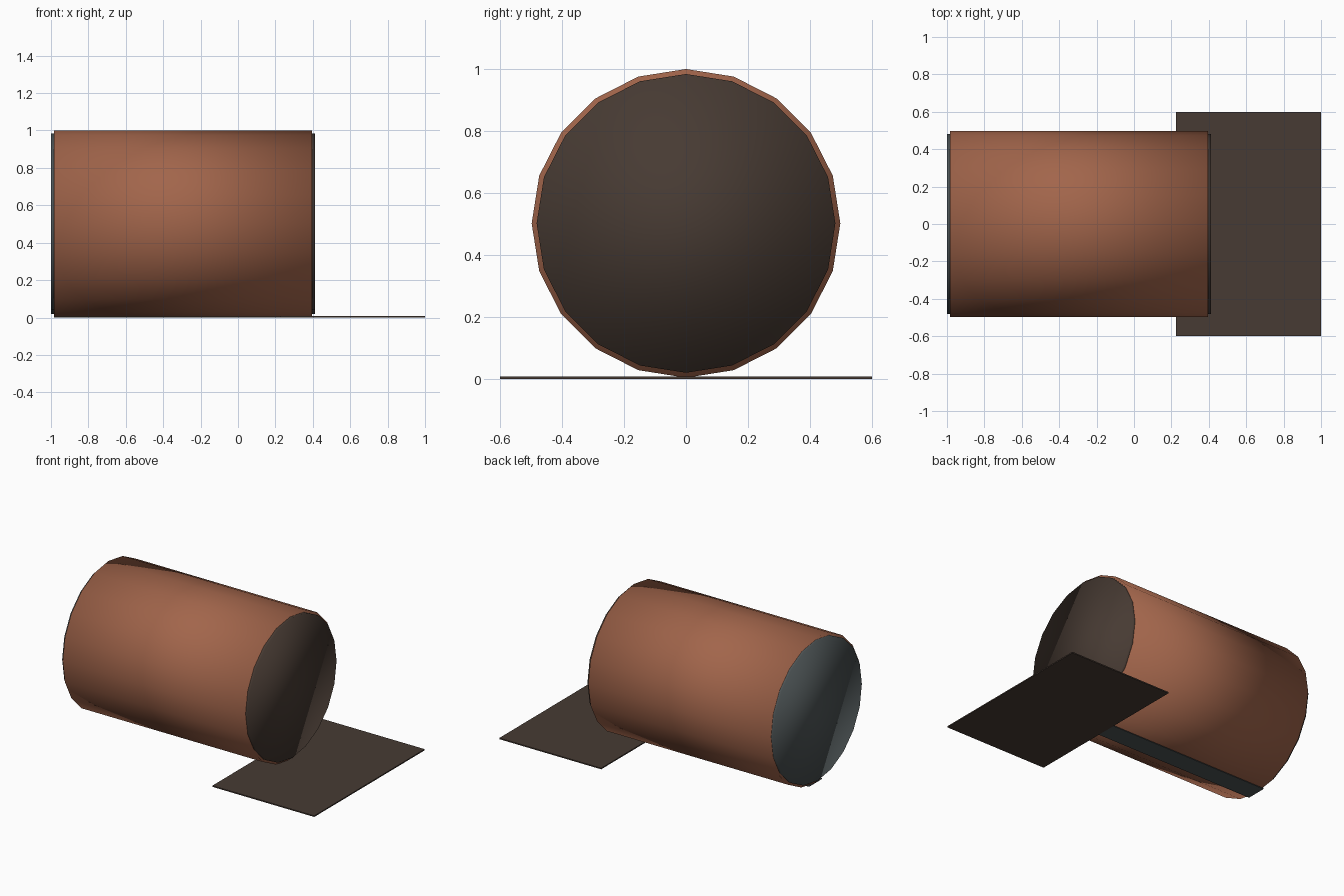
import bpy
import bmesh
from math import pi
from mathutils import Matrix, Vector

cube = bpy.data.objects.get("Cube")
if cube:
    bpy.data.objects.remove(cube, do_unlink=True)


def make_material(name, rgb):
    mat = bpy.data.materials.new(name)
    mat.use_nodes = True
    color = (*rgb, 1.0)
    mat.diffuse_color = color
    mat.node_tree.nodes["Principled BSDF"].inputs["Base Color"].default_value = color
    return mat


copper = make_material("copper brown", (0.36, 0.13, 0.07))
dark_brown = make_material("dark brown", (0.063, 0.043, 0.033))
slate = make_material("slate grey", (0.075, 0.09, 0.093))


def add_object(name, bm, mat, smooth=False):
    mesh = bpy.data.meshes.new(name)
    for face in bm.faces:
        face.smooth = smooth
    bm.to_mesh(mesh)
    bm.free()
    mesh.materials.append(mat)
    obj = bpy.data.objects.new(name, mesh)
    bpy.context.collection.objects.link(obj)
    return obj


def add_drum(name, x0, x1, radius, mat):
    """Twenty-sided cylinder lying along x."""
    bm = bmesh.new()
    place = Matrix.Translation(((x0 + x1) / 2, 0, AXIS_Z)) @ Matrix.Rotation(pi / 2, 4, "Y")
    bmesh.ops.create_cone(bm, cap_ends=True, segments=20, radius1=radius,
                          radius2=radius, depth=x1 - x0, matrix=place)
    return add_object(name, bm, mat, smooth=True)


def add_slab(name, low, high, mat):
    """Axis-aligned box between two corners."""
    low, high = Vector(low), Vector(high)
    bm = bmesh.new()
    place = Matrix.Translation((low + high) / 2) @ Matrix.Diagonal((*(high - low), 1))
    bmesh.ops.create_cube(bm, size=1, matrix=place)
    return add_object(name, bm, mat)


AXIS_Z = 0.502

# Barrel lying on its side, with a thin disc on each end
add_drum("barrel", -0.985, 0.395, 0.498, copper)
add_drum("front_disc", 0.38, 0.412, 0.482, dark_brown)
add_drum("rear_disc", -1.0, -0.97, 0.482, slate)

# Narrow strip along the underside
add_slab("underside_strip", (-0.985, -0.07, 0.001), (0.395, 0.07, 0.006), slate)

# Flat mat under the open end
add_slab("mat", (0.225, -0.6, 0.0), (1.0, 0.6, 0.008), dark_brown)
